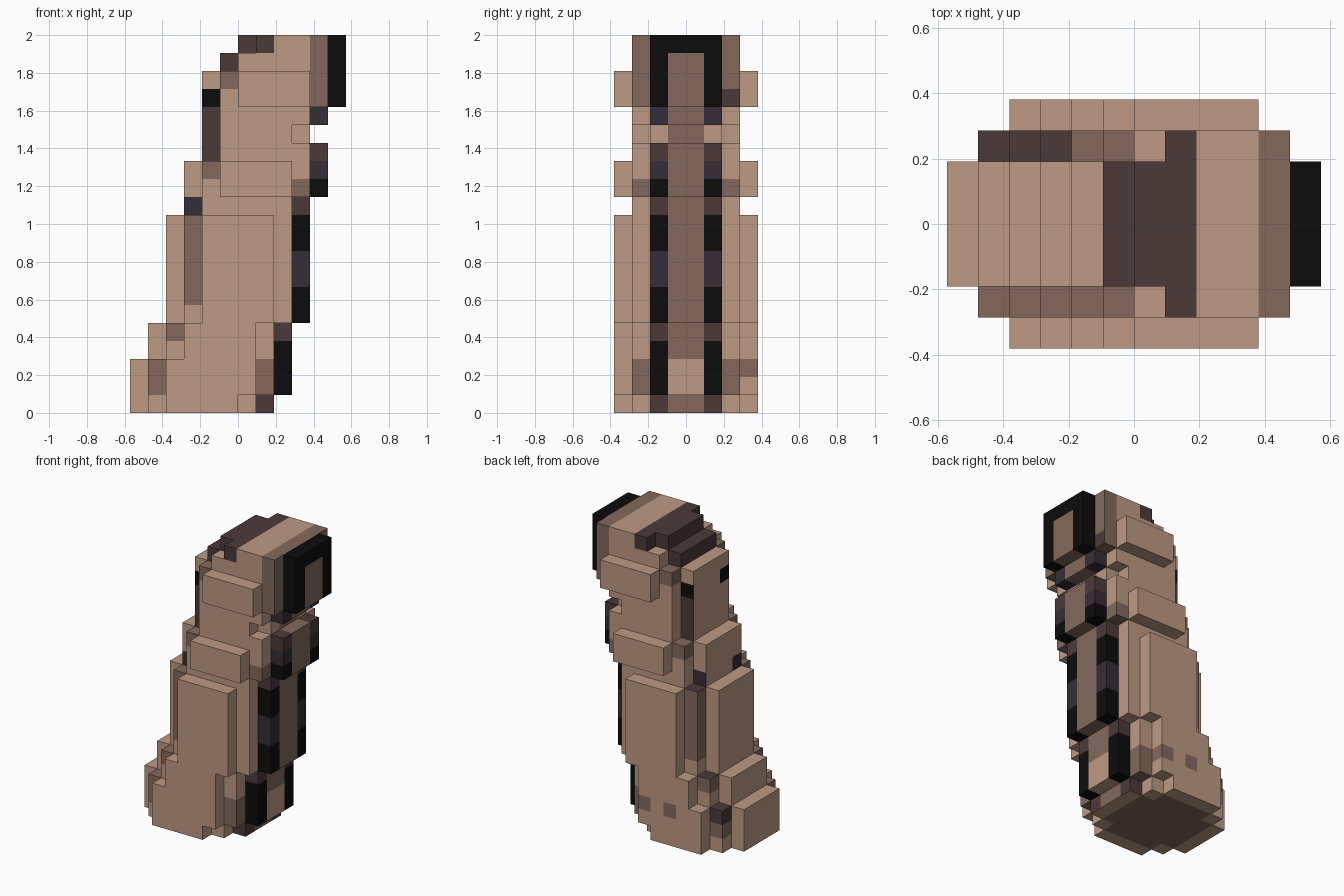
import bpy
import bmesh
from mathutils import Vector

if "Cube" in bpy.data.objects:
    bpy.data.objects.remove(bpy.data.objects["Cube"], do_unlink=True)

U = 2 / 21  # block size

# Flat colours
PALETTE = [("tan", "BE9B84"), ("brown", "84695C"), ("maroon", "4C3A3A"),
           ("dusky_purple", "352E37"), ("black", "0C0C0C")]
TAN, BROWN, MAROON, PURPLE, BLACK = range(5)


def linear(c):
    c /= 255
    return c / 12.92 if c <= 0.04045 else ((c + 0.055) / 1.055) ** 2.4


materials = []
for name, code in PALETTE:
    rgba = [linear(int(code[i:i + 2], 16)) for i in (0, 2, 4)] + [1]
    m = bpy.data.materials.new(name)
    m.use_nodes = True
    m.diffuse_color = rgba
    bsdf = m.node_tree.nodes["Principled BSDF"]
    bsdf.inputs["Base Color"].default_value = rgba
    bsdf.inputs["Roughness"].default_value = 0.9
    materials.append(m)

# Segments: name, bottom, top, x start, x end, outermost tier (2 narrow, 3 wide)
SEGMENTS = [
    ("base_plate", 0, 1, -6, 2, 3), ("base", 1, 3, -6, 3, 3),
    ("lower_trunk", 3, 5, -5, 3, 3), ("trunk", 5, 11, -4, 4, 3),
    ("lower_groove", 11, 12, -3, 4, 2), ("middle_ring", 12, 14, -3, 5, 3),
    ("neck_bottom", 14, 15, -2, 5, 2), ("neck_groove", 15, 16, -2, 4, 2),
    ("neck_top", 16, 17, -2, 5, 2), ("head_ring", 17, 19, -2, 6, 3),
    ("head_upper", 19, 20, -1, 6, 2), ("head_cap", 20, 21, 0, 6, 2),
]

# Colour bands up the column on the +x side, one per level
BAND = [MAROON] + [BLACK] * 3 + [MAROON] + [BLACK] * 2 + [PURPLE] * 2 + [BLACK] * 2 + \
       [MAROON, BLACK, PURPLE, MAROON, TAN, PURPLE] + [BLACK] * 4


def row(j):
    """Distance of a row of blocks from the middle plane."""
    return j if j >= 0 else -1 - j


def tier(j):
    return max(1, row(j))


def span(seg, j):
    """Start and end of a row in a segment; rows shorten towards the sides."""
    t = tier(j)
    if t > seg[5]:
        return 0, 0
    return seg[3] + t - 1, seg[4] - t + 1


solid = set()
for seg in SEGMENTS:
    for k in range(seg[1], seg[2]):
        for j in range(-4, 4):
            solid.update((i, j, k) for i in range(*span(seg, j)))


def colour(seg, i, j, k, d):
    """Colour of one block face from its position and direction."""
    a, b = span(seg, j)
    t, r = tier(j), row(j)
    if k == 0 and d.z < 0:                      # underside
        return BROWN if r < 3 and a < i < b - 1 else TAN
    if (k == 20 and i < 2) or (k == 19 and i == -1):  # cap patch
        return MAROON
    if k == 20 and i == 4:
        return BROWN
    if t == 1 and i == b - 1:                   # column on the +x side
        if r == 1 or k == 20:
            return BAND[k]
        return TAN if k in (1, 2) else BROWN
    if t == 1 and i == a and (d.y or j == -2):  # notches on the -x side
        if k == 17:
            return BLACK
        if k == 11:
            return PURPLE
        if 14 <= k <= 16 and d.y:
            return MAROON
    if t == 2 and i == b - 1:                   # +x corners
        if k == 17 and j > 0 and d.x > 0:
            return MAROON
        if k in (1, 2, 12) or k >= 17:
            return BROWN
    if t == 2 and i == a and k < 19:            # -x corners
        if j > 0 and i <= -3 and (d.z > 0 or k == 2):
            return MAROON
        if d.z > 0 or k in (1, 2, 4, 13, 18) or 6 <= k <= 10:
            return BROWN
    if j == 3 and k == 2 and i in (0, -2) and not d.z:  # side spots
        return BROWN
    return TAN


DIRECTIONS = [Vector(v) for v in ((1, 0, 0), (-1, 0, 0), (0, 1, 0),
                                  (0, -1, 0), (0, 0, 1), (0, 0, -1))]


def build(seg):
    bm = bmesh.new()
    for k in range(seg[1], seg[2]):
        for j in range(-4, 4):
            for i in range(*span(seg, j)):
                centre = Vector((i + 0.5, j + 0.5, k + 0.5))
                for d in DIRECTIONS:
                    if (i + int(d.x), j + int(d.y), k + int(d.z)) in solid:
                        continue
                    p = Vector((d.y, d.z, d.x)) / 2
                    q = d.cross(p)
                    c = centre + d / 2
                    corners = (c - p - q, c + p - q, c + p + q, c - p + q)
                    f = bm.faces.new([bm.verts.new(v * U) for v in corners])
                    f.material_index = colour(seg, i, j, k, d)
    # Merge neighbouring faces of one colour
    bmesh.ops.remove_doubles(bm, verts=bm.verts[:], dist=1e-4)
    bmesh.ops.dissolve_limit(bm, angle_limit=0.01, verts=bm.verts[:],
                             edges=bm.edges[:], delimit={'MATERIAL'})
    mesh = bpy.data.meshes.new(seg[0])
    bm.to_mesh(mesh)
    bm.free()
    for m in materials:
        mesh.materials.append(m)
    bpy.context.collection.objects.link(bpy.data.objects.new(seg[0], mesh))


for seg in SEGMENTS:
    build(seg)
